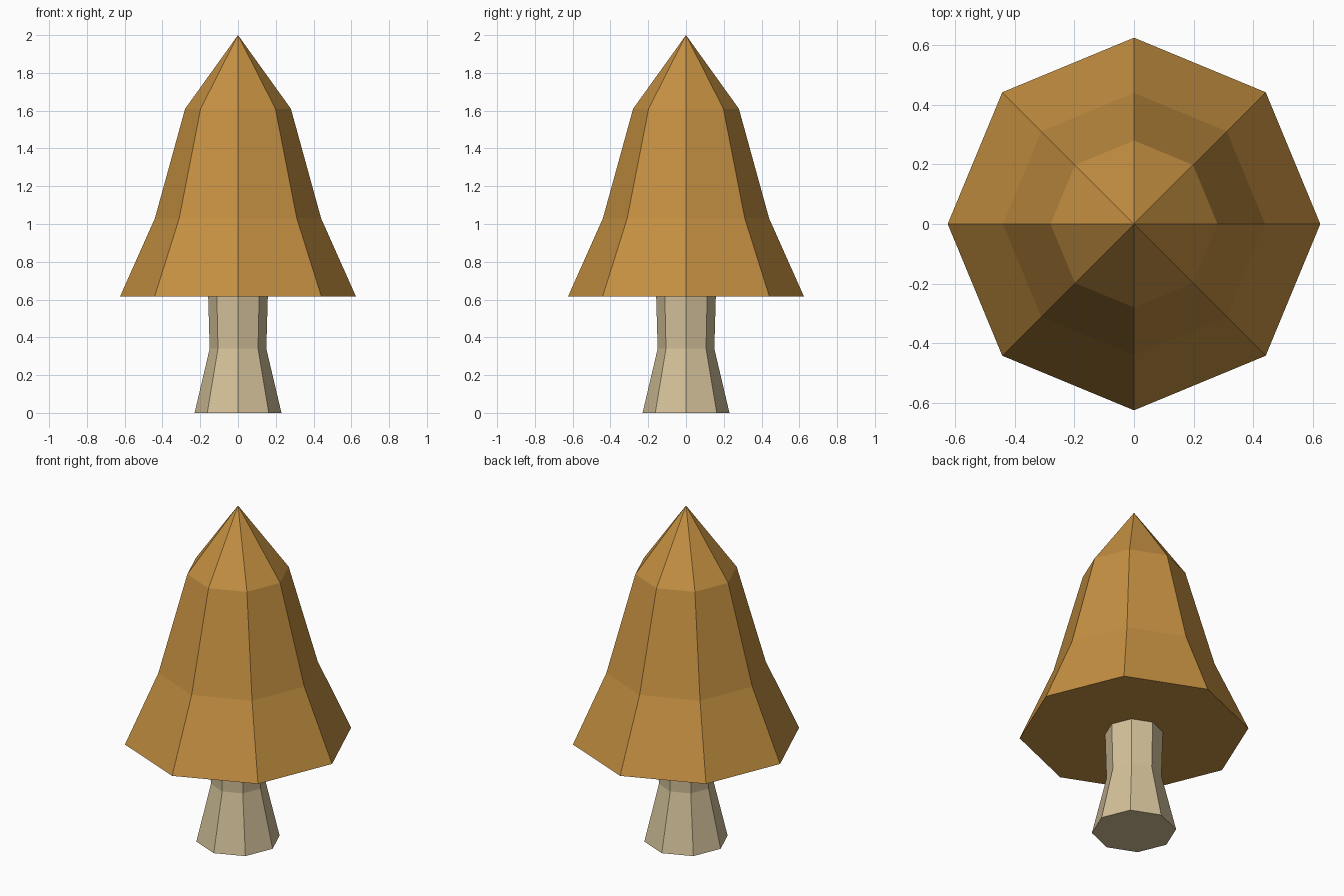
import bpy, bmesh, math

if "Cube" in bpy.data.objects:
    bpy.data.objects.remove(bpy.data.objects["Cube"])

SIDES = 8


def material(name, rgb):
    m = bpy.data.materials.new(name)
    m.diffuse_color = (*rgb, 1.0)
    m.use_nodes = True
    m.node_tree.nodes["Principled BSDF"].inputs["Base Color"].default_value = m.diffuse_color
    return m


def lathe(name, profile, mat):
    """Closed faceted solid from (radius, z) rings; radius 0 is an apex."""
    bm = bmesh.new()
    rings = []
    for r, z in profile:
        if r == 0:
            rings.append([bm.verts.new((0, 0, z))] * SIDES)
        else:
            rings.append([bm.verts.new((r * math.cos(math.tau * i / SIDES),
                                        r * math.sin(math.tau * i / SIDES), z))
                          for i in range(SIDES)])
    for low, high in zip(rings, rings[1:]):
        for i in range(SIDES):
            j = (i + 1) % SIDES
            quad = [low[i], low[j], high[j], high[i]]
            bm.faces.new(list(dict.fromkeys(quad)))
    bm.faces.new(rings[0][::-1])
    if profile[-1][0] > 0:
        bm.faces.new(rings[-1])
    bmesh.ops.recalc_face_normals(bm, faces=bm.faces)
    mesh = bpy.data.meshes.new(name)
    bm.to_mesh(mesh)
    bm.free()
    mesh.materials.append(mat)
    obj = bpy.data.objects.new(name, mesh)
    bpy.context.collection.objects.link(obj)
    return obj


# Flared pale stem
lathe("stem", [(0.23, 0), (0.15, 0.34), (0.158, 0.62)],
      material("pale beige", (0.65, 0.53, 0.32)))

# Tall pointed cap with a flat underside
lathe("cap", [(0.625, 0.615), (0.44, 1.03), (0.28, 1.61), (0, 2.0)],
      material("ochre brown", (0.56, 0.28, 0.054)))
